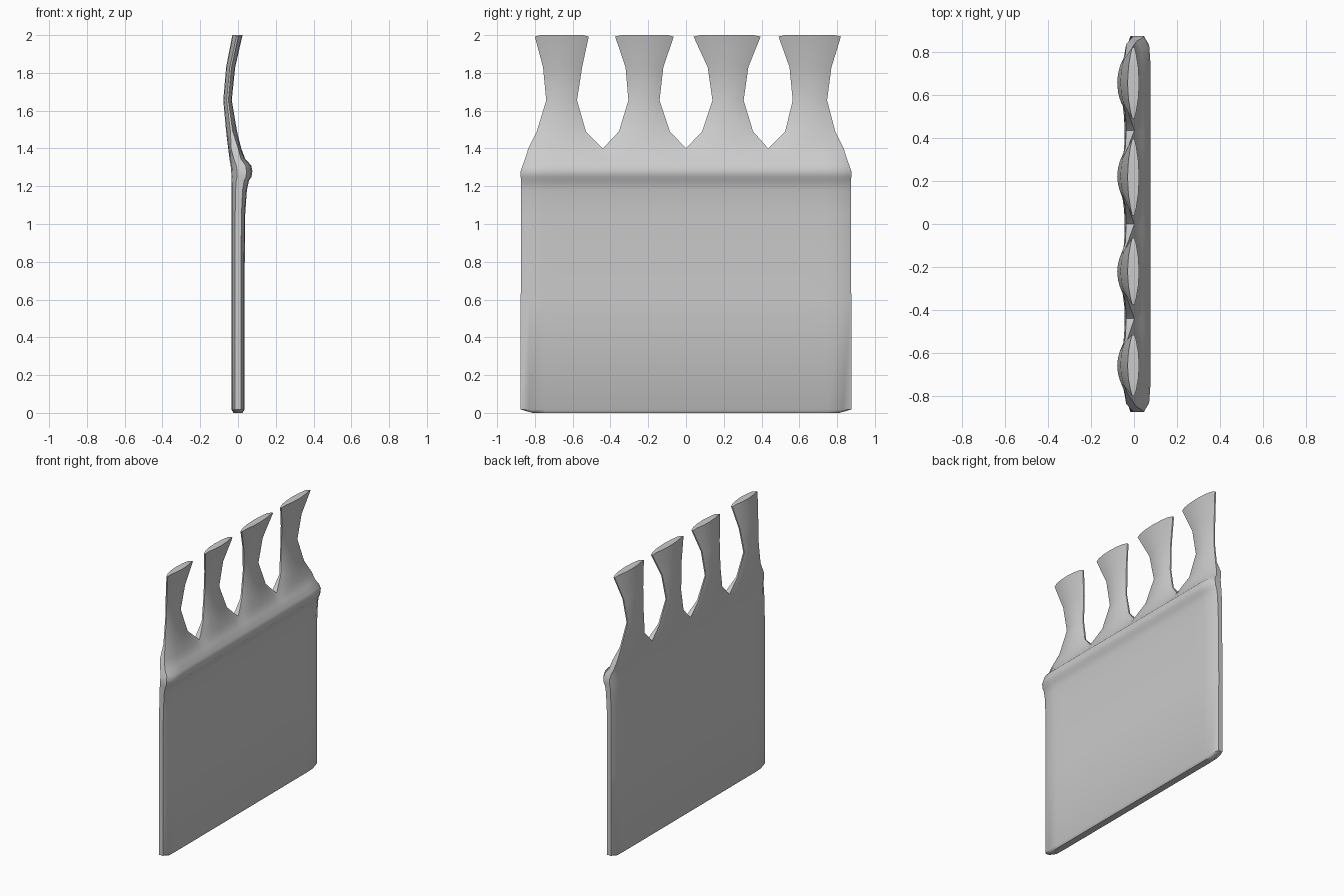
import bpy, bmesh

if "Cube" in bpy.data.objects:
    bpy.data.objects.remove(bpy.data.objects["Cube"])

# Body rows: z, back x, front x, outer half width
BODY = [
    (0.0, -0.024, 0.024, 0.855), (0.018, -0.035, 0.035, 0.875),
    (0.6, -0.035, 0.034, 0.875), (1.05, -0.035, 0.038, 0.873),
    (1.18, -0.035, 0.047, 0.873), (1.23, -0.035, 0.058, 0.874),
    (1.25, -0.035, 0.072, 0.875), (1.28, -0.036, 0.076, 0.875),
    (1.31, -0.039, 0.07, 0.865), (1.345, -0.045, 0.038, 0.852),
]
# Strap rows: z, back x, front x, (left, right) y for each of the four straps
STRAPS = [
    (1.40, -0.052, 0.017, [(-0.835, -0.44), (-0.44, 0), (0, 0.435), (0.435, 0.835)]),
    (1.49, -0.063, -0.005, [(-0.79, -0.53), (-0.355, -0.085), (0.085, 0.355), (0.525, 0.79)]),
    (1.655, -0.078, -0.033, [(-0.74, -0.577), (-0.305, -0.14), (0.14, 0.305), (0.565, 0.747)]),
    (1.83, -0.063, -0.015, [(-0.757, -0.55), (-0.32, -0.12), (0.115, 0.33), (0.548, 0.77)]),
    (1.992, -0.03, 0.024, [(-0.80, -0.515), (-0.375, -0.065), (0.04, 0.395), (0.49, 0.82)]),
]
U = [0, 0.1, 0.28, 0.5, 0.72, 0.9, 1]
LENS = [0.2, 0.5, 0.85, 1, 0.85, 0.5, 0.2]
VALLEY = [0.55, 0.75, 0.92, 1, 0.92, 0.75, 0.55]
ROUND = [0.45, 0.9, 1, 1, 1, 1, 1]


def strap_rows(i):
    """All rows of one quarter of the width: lists of (back, front) points."""
    rows = []
    for z, back, front, half in BODY:
        a, b = -half + i * half / 2, -half + (i + 1) * half / 2
        f = ROUND if i == 0 else ROUND[::-1] if i == 3 else [1] * 7
        rows.append((z, back, front, a, b, f))
    for n, (z, back, front, spans) in enumerate(STRAPS):
        rows.append((z, back, front, *spans[i], LENS if n else VALLEY))
    out = []
    for z, back, front, a, b, fs in rows:
        mid, half = (back + front) / 2, (front - back) / 2
        row = []
        for u, f in zip(U, fs):
            y = a + (b - a) * u
            zz = z + (0.012 if z == 0 and f < 0.5 else 0)
            if z > 1.95:
                zz = z + 0.008 * (f > 0.4)
            row.append(((mid - half * f, y, zz), (mid + half * f, y, zz)))
        out.append(row)
    return out


# Front and back skins of the panel with its four flared straps
bm = bmesh.new()
for i in range(4):
    grid = [[(bm.verts.new(p), bm.verts.new(q)) for p, q in row] for row in strap_rows(i)]
    for k, (lo, hi) in enumerate(zip(grid, grid[1:])):
        for j in range(6):
            for s in (0, 1):
                bm.faces.new((lo[j][s], lo[j + 1][s], hi[j + 1][s], hi[j][s]))
        # Side walls: outer edges everywhere, inner edges only above the valleys
        for j, outer in ((0, i == 0), (6, i == 3)):
            if outer or k >= len(BODY):
                bm.faces.new((lo[j][0], lo[j][1], hi[j][1], hi[j][0]))
    # Bottom edge and strap ends
    for row in (grid[0], grid[-1]):
        for j in range(6):
            bm.faces.new((row[j][0], row[j + 1][0], row[j + 1][1], row[j][1]))

bmesh.ops.remove_doubles(bm, verts=bm.verts, dist=0.0005)
bmesh.ops.recalc_face_normals(bm, faces=bm.faces)
mesh = bpy.data.meshes.new("strapped_panel")
bm.to_mesh(mesh)
bm.free()
panel = bpy.data.objects.new("strapped_panel", mesh)
bpy.context.collection.objects.link(panel)

# Smooth shading with crisp rims
bpy.context.view_layer.objects.active = panel
panel.select_set(True)
bpy.ops.object.shade_smooth_by_angle(angle=0.85)
